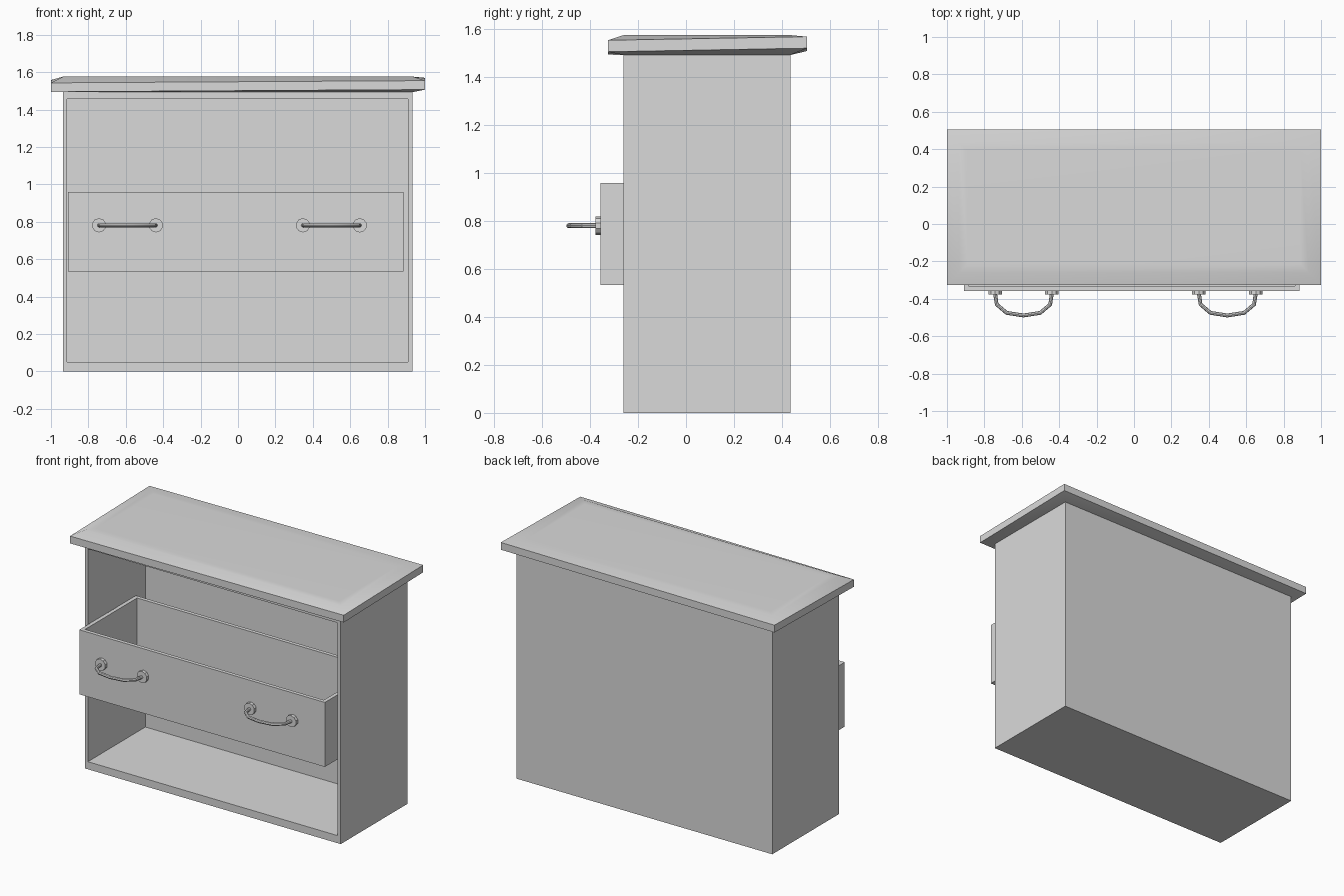
import bpy
import bmesh
import math
from mathutils import Vector, Matrix

cube = bpy.data.objects.get("Cube")
if cube:
    bpy.data.objects.remove(cube, do_unlink=True)

grey = bpy.data.materials.new("plain grey")
grey.use_nodes = True
colour = (0.7, 0.7, 0.7, 1)
grey.diffuse_color = colour
grey.node_tree.nodes["Principled BSDF"].inputs["Base Color"].default_value = colour


def finish(name, bm, smooth=None):
    """Turn a bmesh into a named grey object."""
    bmesh.ops.recalc_face_normals(bm, faces=bm.faces)
    mesh = bpy.data.meshes.new(name)
    bm.to_mesh(mesh)
    bm.free()
    mesh.materials.append(grey)
    obj = bpy.data.objects.new(name, mesh)
    bpy.context.collection.objects.link(obj)
    if smooth:
        bpy.ops.object.select_all(action='DESELECT')
        obj.select_set(True)
        bpy.context.view_layer.objects.active = obj
        bpy.ops.object.shade_smooth_by_angle(angle=math.radians(smooth))


def loft(name, rings, smooth=None):
    """Skin a row of point rings and close both ends."""
    bm = bmesh.new()
    loops = [[bm.verts.new(p) for p in ring] for ring in rings]
    for a, b in zip(loops, loops[1:]):
        for k in range(len(a)):
            bm.faces.new((a[k - 1], a[k], b[k], b[k - 1]))
    bm.faces.new(loops[0])
    bm.faces.new(loops[-1])
    finish(name, bm, smooth)


def rect(u0, u1, v0, v1):
    return ((u0, v0), (u1, v0), (u1, v1), (u0, v1))


# Cabinet body: outer back, outer front, opening, inner back
outer = rect(-0.935, 0.933, 0, 1.495)
inner = rect(-0.915, 0.91, 0.05, 1.455)
loft("cabinet_body", [[(x, y, z) for x, z in shape] for shape, y in
                      ((outer, 0.435), (outer, -0.26), (inner, -0.26), (inner, 0.34))])

# Pulled-out drawer: outer bottom, outer rim, inner rim, inner floor
outer = rect(-0.91, 0.885, -0.357, 0.235)
inner = rect(-0.885, 0.86, -0.332, 0.21)
loft("drawer", [[(x, y, z) for x, y in shape] for shape, z in
                ((outer, 0.534), (outer, 0.96), (inner, 0.96), (inner, 0.56))])


# Table top: a slightly tilted rim between flat inner panels
def rim_height(x, y):
    return 1.508 + 0.006 * x + 0.018 * (y - 0.09)


rim = rect(-1, 1, -0.325, 0.505)
panel = rect(-0.935, 0.935, -0.26, 0.435)
field = rect(-0.89, 0.89, -0.215, 0.39)
loft("table_top", [[(x, y, 1.493) for x, y in panel],
                   [(x, y, rim_height(x, y)) for x, y in rim],
                   [(x, y, rim_height(x, y) + 0.048) for x, y in rim],
                   [(x, y, 1.576) for x, y in panel],
                   [(x, y, 1.577) for x, y in field]], smooth=35)

# Handles: two round plates and a bowed bar each
BAR = ((-0.152, -0.37), (-0.143, -0.43), (-0.09, -0.475), (0, -0.489),
       (0.09, -0.475), (0.143, -0.43), (0.152, -0.37))
HEIGHT = 0.781
for side, cx in (("right", -0.591), ("left", 0.499)):
    bm = bmesh.new()
    for dx in (-0.152, 0.152):
        place = Matrix.Translation((cx + dx, -0.367, HEIGHT)) @ Matrix.Rotation(math.pi / 2, 4, 'X')
        bmesh.ops.create_cone(bm, cap_ends=True, segments=10, radius1=0.038,
                              radius2=0.038, depth=0.022, matrix=place)
    finish(side + "_handle_plates", bm)

    path = [Vector((cx + x, y, HEIGHT)) for x, y in BAR]
    up = Vector((0, 0, 1))
    sections = []
    for i, p in enumerate(path):
        along = path[min(i + 1, len(path) - 1)] - path[max(i - 1, 0)]
        out = along.normalized().cross(up)
        sections.append([p + 0.0105 * (out * math.cos(a) + up * math.sin(a))
                         for a in (k * math.tau / 8 for k in range(8))])
    loft(side + "_handle_bar", sections, smooth=30)
